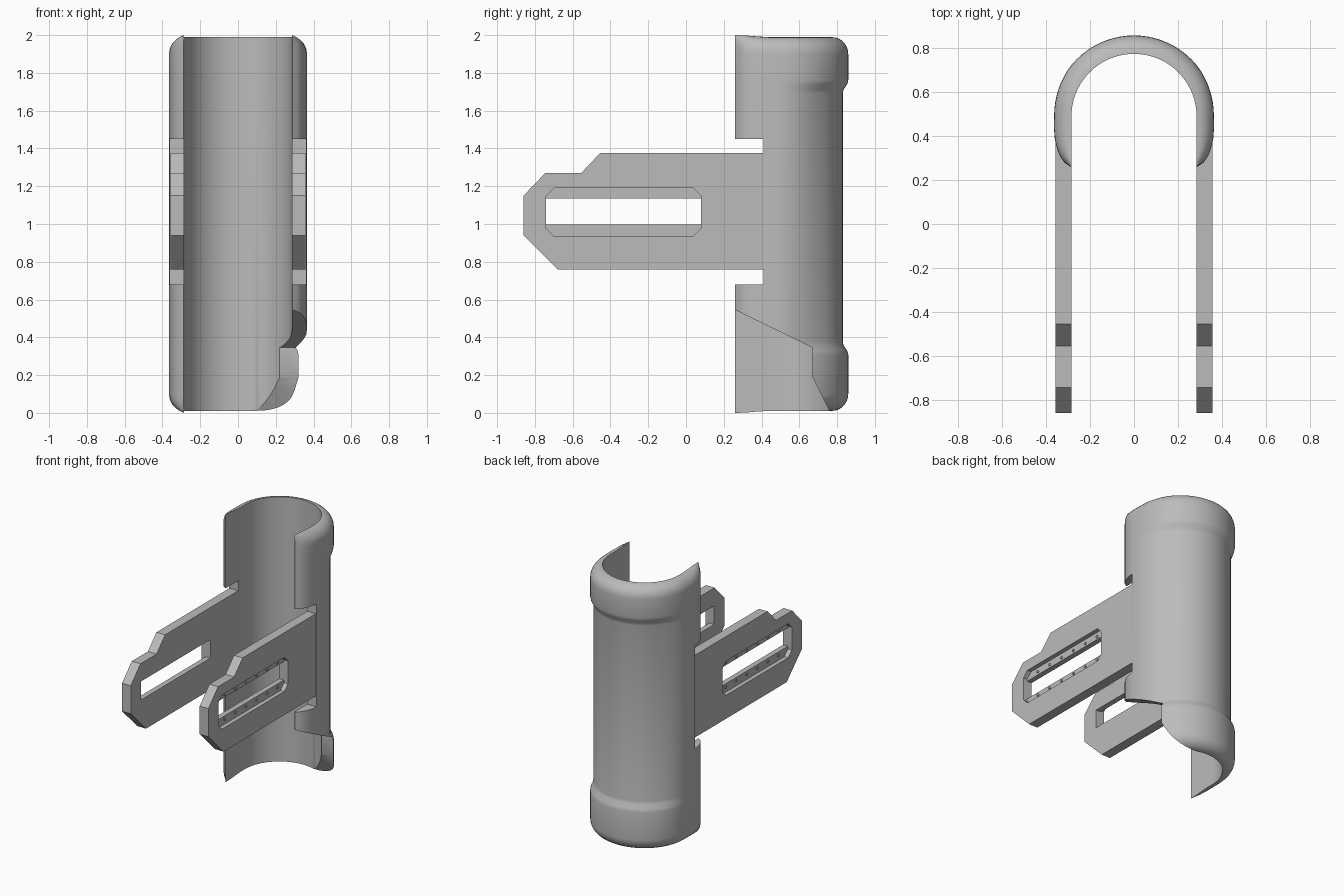
import bpy, bmesh, math

if "Cube" in bpy.data.objects:
    bpy.data.objects.remove(bpy.data.objects["Cube"])

grey = bpy.data.materials.new("matte_grey")
grey.use_nodes = True
grey.diffuse_color = (0.5, 0.5, 0.5, 1)
grey.node_tree.nodes["Principled BSDF"].inputs["Base Color"].default_value = (0.5, 0.5, 0.5, 1)

R, CY, FRONT = 0.285, 0.49, 0.26   # inner radius, arc centre, front edge


def finish(name, bm):
    bmesh.ops.recalc_face_normals(bm, faces=bm.faces)
    mesh = bpy.data.meshes.new(name)
    bm.to_mesh(mesh)
    bm.free()
    mesh.materials.append(grey)
    ob = bpy.data.objects.new(name, mesh)
    bpy.context.collection.objects.link(ob)
    return ob


def prism(name, outline, x0, x1, chamfer_z=()):
    """Extrude a (y, z) outline along x; chamfer outer edges lying at given heights."""
    bm = bmesh.new()
    a = [bm.verts.new((x0, y, z)) for y, z in outline]
    b = [bm.verts.new((x1, y, z)) for y, z in outline]
    bm.faces.new(a)
    bm.faces.new(b[::-1])
    n = len(outline)
    for i in range(n):
        j = (i + 1) % n
        bm.faces.new((a[i], b[i], b[j], a[j]))
    edges = [e for e in bm.edges
             if all(v.co.x == x1 for v in e.verts)
             and any(all(abs(v.co.z - z) < 1e-4 for v in e.verts) for z in chamfer_z)]
    if edges:
        bmesh.ops.bevel(bm, geom=edges, offset=0.011, segments=1, affect='EDGES')
    return finish(name, bm)


def box(y0, y1, z0, z1):
    return [(y0, z0), (y1, z0), (y1, z1), (y0, z1)]


def select(ob):
    bpy.ops.object.select_all(action='DESELECT')
    ob.select_set(True)
    bpy.context.view_layer.objects.active = ob


def cut(ob, cutter):
    select(ob)
    m = ob.modifiers.new("cut", 'BOOLEAN')
    m.operation, m.solver, m.object = 'DIFFERENCE', 'EXACT', cutter
    bpy.ops.object.modifier_apply(modifier=m.name)
    bpy.data.objects.remove(cutter)


def mirror(ob):
    m = ob.modifiers.new("mirror", 'MIRROR')
    m.use_axis[0] = True
    m.use_mirror_merge = False


def ease(t):
    t = max(0, min(1, t))
    return t * t * (3 - 2 * t)


# Shell columns: inner point, outward normal, lip thickness, body thickness
half = []
for y, off in [(FRONT, 0.003), (0.28, 0.032), (0.305, 0.05), (0.33, 0.061),
               (0.36, 0.07), (0.39, 0.076), (0.44, 0.08)]:
    half.append((R, y, 1, 0, off, off))
STEPS = 18
for i in range(STEPS + 1):
    a = math.pi / 2 * i / STEPS
    c, s = math.cos(a), math.sin(a)
    side = ease(math.degrees(a) / 45)
    half.append((R * c, CY + R * s, c, s, 0.079 + 0.005 * side, 0.079 - 0.024 * side))
columns = half + [(-x, y, -nx, ny, l, b) for x, y, nx, ny, l, b in half[-2::-1]]

# Shell rows: height, thickness share, lip blend
fillet = [(0.09 * (1 - math.cos(k * math.pi / 14)), math.sin(k * math.pi / 14), 1)
          for k in range(8)]
lower = fillet + [(0.30, 1, 1), (0.32, 1, 0.85), (0.35, 1, 0.15), (0.37, 1, 0)]
upper = [(1.70, 1, 0), (1.72, 1, 0.15), (1.75, 1, 0.85), (1.77, 1, 1)]
rows = lower + upper + [(2 - z, t, k) for z, t, k in fillet[::-1]]

bm = bmesh.new()
grid = []
for x, y, nx, ny, lip, body in columns:
    dip = 1 - 0.011 * ease((y - FRONT) / 0.2)
    col = []
    for z, t, k in rows:
        d = t * (body + (lip - body) * k)
        col.append(bm.verts.new((x + nx * d, y + ny * d, 1 + (z - 1) * dip)))
    grid.append(col)
for p, q in zip(grid, grid[1:]):
    for i in range(len(rows)):
        j = (i + 1) % len(rows)
        bm.faces.new((p[i], q[i], q[j], p[j]))
bm.faces.new(grid[0])
bm.faces.new(grid[-1][::-1])
shell = finish("half_tube_shell", bm)

# Side openings for the arms, and the cut-away lower corner
for x0, x1 in ((-0.6, -0.15), (0.15, 0.6)):
    cut(shell, prism("opening_cutter", box(0, 0.41, 0.68, 1.45), x0, x1))
corner = [(0.1, 0.623), (0.67, 0.345), (0.67, 0.19), (0.77, -0.01), (0.77, -0.2), (0.1, -0.2)]
cut(shell, prism("corner_cutter", corner, 0.02, 0.6))
select(shell)
bpy.ops.object.shade_smooth_by_angle(angle=math.radians(32))

# Arms with a stepped tip, a through slot and a recessed ledge outside
TOP, BOTTOM = 1.375, 0.76
arm = prism("side_arm", [(0.42, TOP), (-0.455, TOP), (-0.555, 1.27), (-0.745, 1.27),
                         (-0.86, 1.15), (-0.86, 0.94), (-0.68, BOTTOM), (0.42, BOTTOM)],
            R, 0.357, (TOP, BOTTOM))
Y0, Y1, Z0, Z1, C = -0.74, 0.08, 0.935, 1.19, 0.042
ledge = [(Y0 + C, Z0), (Y1 - C, Z0), (Y1, Z0 + C), (Y1, Z1 - C),
         (Y1 - C, Z1), (Y0 + C, Z1), (Y0, Z1 - C), (Y0, Z0 + C)]
cut(arm, prism("ledge_cutter", ledge, 0.325, 0.5))
cut(arm, prism("slot_cutter", box(Y0, Y1, 0.997, 1.135), 0.2, 0.5))
mirror(arm)

# Small studs along both ledges
bm = bmesh.new()
for z in (0.975, 1.157):
    for i in range(6):
        disc = bmesh.ops.create_cone(bm, cap_ends=True, segments=10, radius1=0.01,
                                     radius2=0.01, depth=0.012)
        for v in disc["verts"]:
            v.co = (0.326 + v.co.z, v.co.x - 0.625 + 0.125 * i, v.co.y + z)
studs = finish("ledge_studs", bm)
mirror(studs)
